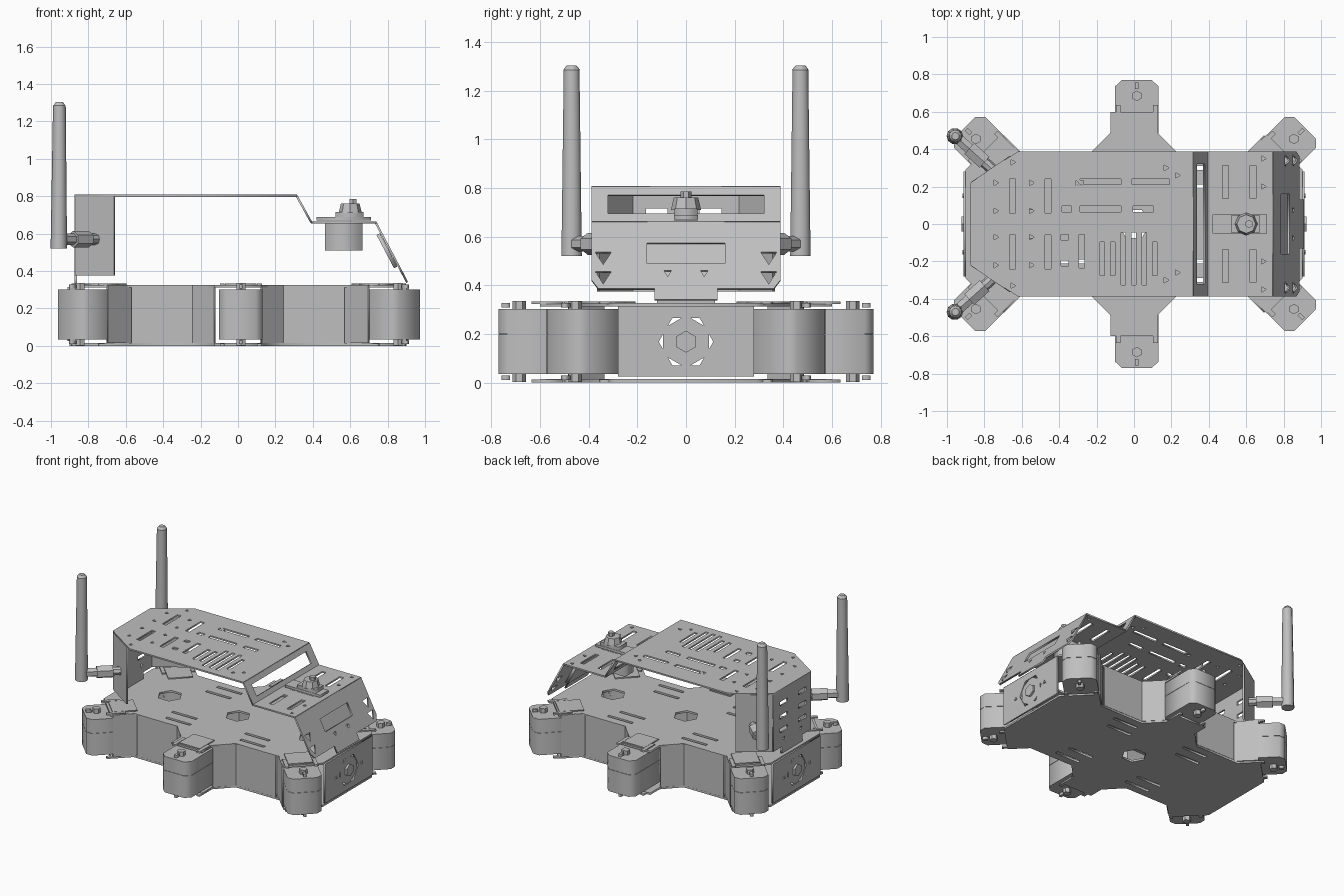
import bpy, bmesh, math
from mathutils import Matrix, Vector

cube = bpy.data.objects.get("Cube")
if cube:
    bpy.data.objects.remove(cube, do_unlink=True)

gray = bpy.data.materials.new("light gray")
gray.use_nodes = True
gray.diffuse_color = (0.52, 0.52, 0.52, 1)
gray.node_tree.nodes["Principled BSDF"].inputs["Base Color"].default_value = gray.diffuse_color
Y = Vector((0, 1, 0))
Z = Vector((0, 0, 1))
X = Vector((1, 0, 0))


def add_object(name, mesh):
    obj = bpy.data.objects.new(name, mesh)
    bpy.context.scene.collection.objects.link(obj)
    mesh.materials.clear()
    mesh.materials.append(gray)
    return obj


def panel(name, outline, holes, origin, u, v, thick):
    """Sheet cut from a 2D outline with holes, placed on the u, v plane."""
    curve = bpy.data.curves.new(name, "CURVE")
    curve.dimensions = "2D"
    curve.fill_mode = "BOTH"
    curve.extrude = thick / 2
    for loop in [outline] + holes:
        spline = curve.splines.new("POLY")
        spline.points.add(len(loop) - 1)
        for point, (a, b) in zip(spline.points, loop):
            point.co = (a, b, 0, 1)
        spline.use_cyclic_u = True
    helper = bpy.data.objects.new(name + "_helper", curve)
    bpy.context.scene.collection.objects.link(helper)
    graph = bpy.context.evaluated_depsgraph_get()
    mesh = bpy.data.meshes.new_from_object(helper.evaluated_get(graph))
    bpy.data.objects.remove(helper, do_unlink=True)
    u, v = Vector(u).normalized(), Vector(v).normalized()
    place = Matrix((u, v, u.cross(v))).transposed().to_4x4()
    place.translation = origin
    bm = bmesh.new()
    bm.from_mesh(mesh)
    bmesh.ops.remove_doubles(bm, verts=bm.verts, dist=1e-5)
    bmesh.ops.transform(bm, matrix=place, verts=bm.verts)
    bmesh.ops.recalc_face_normals(bm, faces=bm.faces)
    bm.to_mesh(mesh)
    bm.free()
    return add_object(name, mesh)


def slab(name, outline, z0, z1, holes=()):
    return panel(name, outline, list(holes), (0, 0, (z0 + z1) / 2), X, Y, z1 - z0)


def rod(name, start, end, r0, r1, sides, smooth=False):
    start, end = Vector(start), Vector(end)
    axis = end - start
    bm = bmesh.new()
    place = Matrix.Translation((start + end) / 2) @ axis.to_track_quat("Z", "Y").to_matrix().to_4x4()
    bmesh.ops.create_cone(bm, cap_ends=True, segments=sides, radius1=r0, radius2=r1,
                          depth=axis.length, matrix=place)
    for face in bm.faces:
        face.smooth = smooth and len(face.verts) == 4
    mesh = bpy.data.meshes.new(name)
    bm.to_mesh(mesh)
    bm.free()
    return add_object(name, mesh)


def rect(x, y, w, h):
    return [(x - w / 2, y - h / 2), (x + w / 2, y - h / 2), (x + w / 2, y + h / 2), (x - w / 2, y + h / 2)]


def ngon(x, y, r, sides):
    return [(x + r * math.cos(i * math.tau / sides), y + r * math.sin(i * math.tau / sides))
            for i in range(sides)]


def wall(name, p, q, z0, z1, holes=(), thick=0.012):
    """Upright sheet between two plan points."""
    p, q = Vector((*p, 0)), Vector((*q, 0))
    half = (q - p).length / 2
    return panel(name, [(-half, z0), (half, z0), (half, z1), (-half, z1)], list(holes),
                 (p + q) / 2, q - p, Z, thick)


# Chassis deck plates, outlined from one mirrored quarter
quarter = [(0.9, 0.29), (0.88, 0.31), (0.71, 0.48), (0.6, 0.37), (0.24, 0.37), (0.125, 0.49), (0.125, 0.6)]
half = quarter + [(-x, y) for x, y in reversed(quarter)]
deck = half + [(x, -y) for x, y in reversed(half)]
hexes = [ngon(x, 0, 0.085, 6) for x in (-0.56, 0, 0.6)]
slots = [rect(x, s * y, 0.2, 0.022) for s in (1, -1) for x, y in ((-0.3, 0.2), (0.3, 0.2), (-0.28, 0.3), (0.33, 0.3))]
slab("bottom_deck", deck, 0, 0.014, hexes[1:2] + slots)
slab("top_deck", deck, 0.312, 0.326, hexes + slots)

# Chassis walls
for sx in (1, -1):
    for sy in (1, -1):
        wall("side_wall", (sx * 0.57, sy * 0.365), (sx * 0.24, sy * 0.365), 0.015, 0.325)
        wall("middle_mount_wall", (sx * 0.245, sy * 0.36), (sx * 0.125, sy * 0.48), 0.015, 0.325)
        wall("corner_mount_wall", (sx * 0.57, sy * 0.34), (sx * 0.7, sy * 0.47), 0.015, 0.325)
    wall("end_wall", (sx * 0.905, -0.28), (sx * 0.905, 0.28), 0.025, 0.315,
         [ngon(0, 0.168, 0.112, 6)])
    rod("end_hub", (sx * 0.86, 0, 0.168), (sx * 0.907, 0, 0.168), 0.108, 0.108, 6)
    rod("end_hub_cap", (sx * 0.9, 0, 0.168), (sx * 0.922, 0, 0.168), 0.045, 0.045, 6)
    for y in (-0.15, 0.15):
        rod("end_screw", (sx * 0.9, y, 0.168), (sx * 0.917, y, 0.168), 0.014, 0.014, 3)


# Leg motors: chamfered case, clamp plates and pivot pins
def leg(tip, angle):
    d = Vector((math.cos(angle), math.sin(angle), 0))
    side = Vector((-d.y, d.x, 0))
    base = Vector((*tip, 0))
    case = [(-0.36, -0.117), (-0.035, -0.117), (0, -0.08), (0, 0.08), (-0.035, 0.117), (-0.36, 0.117)]
    for z0, z1 in ((0.035, 0.198), (0.2, 0.302)):
        panel("motor_case", case, [], base + Z * (z0 + z1) / 2, d, side, z1 - z0)
    panel("motor_core", [(a + 0.0 if a < -0.2 else a - 0.004, b * 0.97) for a, b in case], [],
          base + Z * 0.168, d, side, 0.25)
    for z in (0.006, 0.328):
        panel("clamp_plate", rect(-0.265, 0, 0.17, 0.17), [], base + Z * z, d, side, 0.012)
        for s in (1, -1):
            panel("clamp_arm", rect(-0.2, s * 0.1, 0.13, 0.025), [], base + Z * z, d, side, 0.012)
    for z0, z1 in ((0.003, 0.036), (0.3, 0.335)):
        p = base - d * 0.085
        rod("pivot_pin", p + Z * z0, p + Z * z1, 0.028, 0.028, 6)
        panel("pivot_key", rect(-0.03, 0, 0.035, 0.02), [], base + Z * (z0 + z1) / 2, d, side, 0.02)


for sy in (1, -1):
    leg((0.015, sy * 0.77), sy * math.pi / 2)
    leg((0.915, sy * 0.515), sy * math.pi / 4)
    leg((-0.905, sy * 0.515), sy * math.pi * 3 / 4)

# Upper cover: roof with slots, vents and small holes
holes = [rect(x, s * 0.15, 0.032, 0.18) for x in (-0.65, -0.46) for s in (1, -1)]
holes += [rect(x, y, w, 0.03) for x, y, w in
          ((-0.18, 0.225, 0.22), (-0.18, 0.08, 0.22), (0.09, 0.225, 0.2), (0.05, 0.08, 0.11),
           (-0.36, 0.08, 0.05), (-0.29, 0.22, 0.04), (-0.37, -0.07, 0.04), (-0.37, -0.21, 0.04))]
holes.append(rect(-0.28, -0.145, 0.03, 0.18))
for i in range(6):
    holes.append(rect(-0.17 + i * 0.056, -0.185, 0.024, 0.28 if 0 < i < 5 and i != 1 else 0.18))
for x, y in ((-0.74, 0.22), (-0.74, 0.07), (-0.55, 0.22), (-0.55, 0.07), (-0.65, 0.33), (0.17, 0.3), (0.23, 0.26)):
    holes += [ngon(x, s * y, 0.017, 3) for s in (1, -1)]
roof = [(-0.875, -0.22), (-0.62, -0.388), (0.315, -0.388), (0.315, 0.388), (-0.62, 0.388), (-0.875, 0.22)]
slab("roof", roof, 0.797, 0.808, holes)

# Upper cover: windscreen frame, hood and nose
u = Vector((0.08, 0, -0.145))
n = u.length
panel("windscreen_frame", rect(n / 2, 0, n, 0.776), [rect(n / 2, 0, n * 0.52, 0.64)],
      (0.313, 0, 0.803), u, Y, 0.011)
hood_holes = [rect(x, s * 0.225, 0.032, 0.175) for x in (0.49, 0.635) for s in (1, -1)]
hood_holes += [ngon(0.69, s * y, 0.017, 3) for y in (0.2, 0.35) for s in (1, -1)]
slab("hood", rect(0.565, 0, 0.35, 0.776), 0.653, 0.664, hood_holes)
u = Vector((0.155, 0, -0.295))
nose = [(0, 0.388), (0.27, 0.388), (0.31, 0.36), (0.31, 0.13), (0.36, 0.13)]
nose += [(a, -b) for a, b in reversed(nose)]
nose_holes = [rect(0.145, 0, 0.095, 0.32)]
for s in (1, -1):
    nose_holes += [ngon(0.16, s * 0.34, 0.038, 3), ngon(0.25, s * 0.34, 0.038, 3), ngon(0.235, s * 0.075, 0.018, 3)]
panel("nose", nose, nose_holes, (0.737, 0, 0.658), u, Y, 0.011)
panel("display", rect(0.16, 0, 0.2, 0.4), [], (0.722, 0, 0.65), u, Y, 0.02)

# Rear upper walls
rear_holes = [rect(y, z, 0.09, 0.03) for y in (-0.12, 0.1) for z in (0.5, 0.6, 0.7)]
rear_holes += [ngon(y, 0.43, 0.017, 3) for y in (-0.1, 0.1)]
wall("rear_wall", (-0.867, -0.22), (-0.867, 0.22), 0.375, 0.8, rear_holes)
wall("rear_foot", (-0.867, -0.12), (-0.867, 0.12), 0.32, 0.38)
for s in (1, -1):
    wall("rear_corner_wall", (-0.867, s * 0.22), (-0.66, s * 0.36), 0.375, 0.8)

    # Antennas on swivel joints
    root = Vector((-0.76, s * 0.295, 0.57))
    elbow = Vector((-0.955, s * 0.47, 0.57))
    step = elbow - root
    rod("antenna_socket", root, root + step * 0.3, 0.03, 0.03, 8)
    rod("antenna_joint", root + step * 0.2, root + step * 0.62, 0.045, 0.045, 6)
    rod("antenna_neck", root + step * 0.55, elbow, 0.032, 0.032, 6)
    rod("antenna", (-0.958, s * 0.47, 0.52), (-0.955, s * 0.47, 1.285), 0.044, 0.034, 10, True)
    rod("antenna_tip", (-0.955, s * 0.47, 1.285), (-0.955, s * 0.47, 1.303), 0.034, 0.02, 10)

# Pan motor mounted through the hood
slab("pan_motor", rect(0.565, 0, 0.2, 0.1), 0.51, 0.665)
slab("pan_motor_flange", rect(0.565, 0, 0.29, 0.1), 0.67, 0.688)
slab("pan_motor_head", rect(0.595, 0, 0.15, 0.095), 0.688, 0.715)
rod("pan_gear", (0.6, 0, 0.71), (0.6, 0, 0.76), 0.062, 0.05, 8)
rod("pan_shaft", (0.615, 0, 0.75), (0.615, 0, 0.785), 0.022, 0.022, 6)
